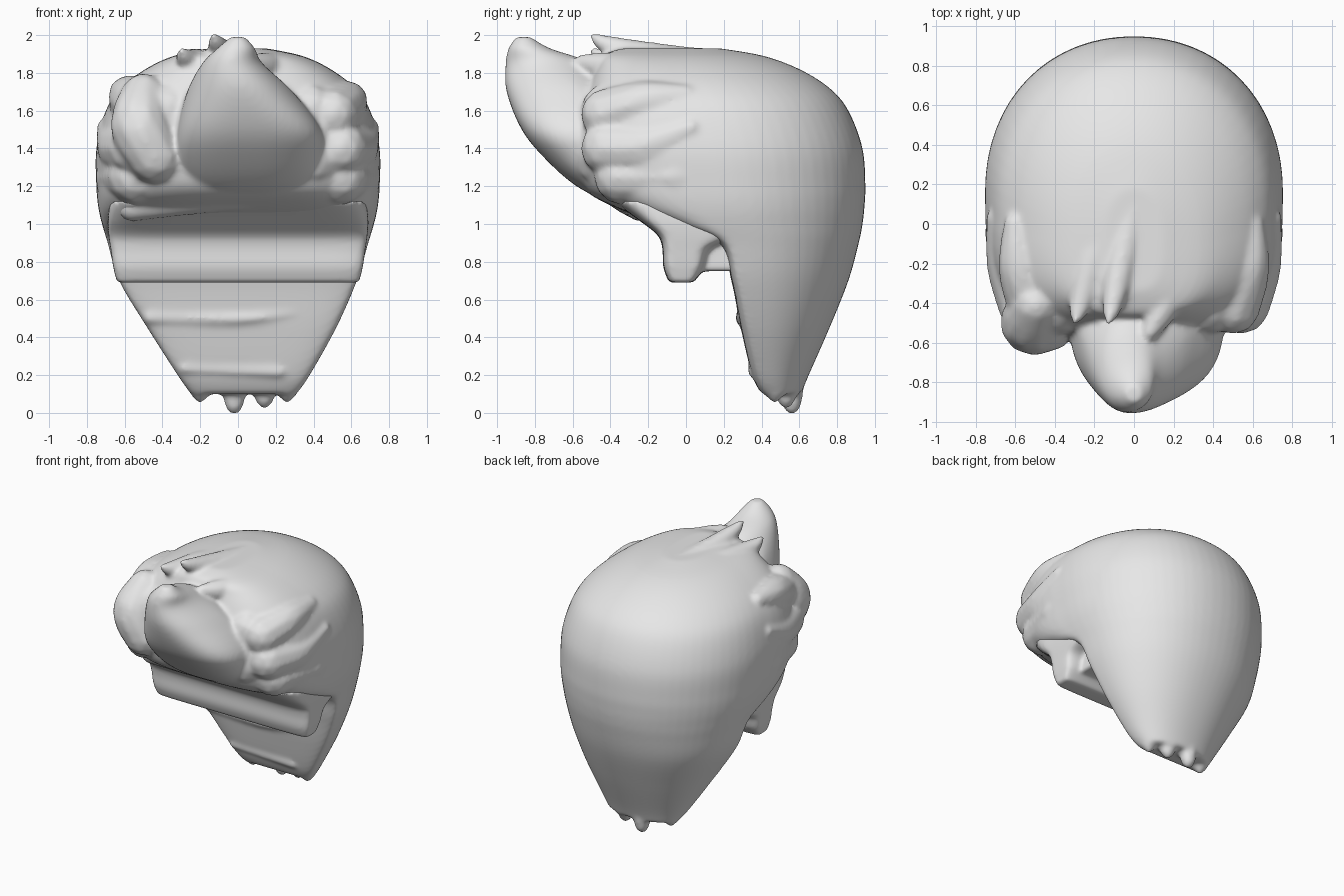
import bpy, bmesh, math
from mathutils import Vector, Matrix

cube = bpy.data.objects.get("Cube")
if cube:
    bpy.data.objects.remove(cube, do_unlink=True)

grey = bpy.data.materials.new("light_grey")
grey.use_nodes = True
tone = (0.8, 0.8, 0.8, 1)
grey.diffuse_color = tone
grey.node_tree.nodes["Principled BSDF"].inputs["Base Color"].default_value = tone


def smooth_rows(rows, steps=5):
    """Catmull-Rom interpolation between rows of numbers."""
    result = []
    last = len(rows) - 1
    for i in range(last):
        a, b, c, d = (rows[max(0, min(last, i + k))] for k in (-1, 0, 1, 2))
        for s in range(steps):
            t = s / steps
            result.append([q + t / 2 * (r - p + t * (2*p - 5*q + 4*r - v + t * (3*(q - r) + v - p)))
                           for p, q, r, v in zip(a, b, c, d)])
    return result + [list(rows[-1])]


def loft(bm, rows, back_power, sides=64):
    """Stacked rounded sections: height, front, back, widest y, half width, centre x, front power."""
    rings = []
    for z, front, back, mid, width, cx, front_power in smooth_rows(rows):
        ring = []
        for k in range(sides):
            a = math.tau * k / sides
            c, s = math.cos(a), math.sin(a)
            power = 2 / (back_power if s > 0 else front_power)
            depth = back - mid if s > 0 else mid - front
            x = cx + width * math.copysign(abs(c) ** power, c)
            y = mid + depth * math.copysign(abs(s) ** power, s)
            ring.append(bm.verts.new((x, y, z)))
        rings.append(ring)
    for low, high in zip(rings, rings[1:]):
        for k in range(sides):
            n = (k + 1) % sides
            bm.faces.new((low[k], low[n], high[n], high[k]))
    bm.faces.new(rings[0][::-1])
    bm.faces.new(rings[-1])


def lock(bm, points, steps=8):
    """Rounded strand through points of x, y, z, radius."""
    for x, y, z, r in smooth_rows(points, steps):
        bmesh.ops.create_icosphere(bm, subdivisions=2, radius=max(r, 0.01),
                                   matrix=Matrix.Translation(Vector((x, y, z))))


def finish(bm, name, voxel, rounds):
    """Fuse the overlapping pieces into one soft surface."""
    bmesh.ops.recalc_face_normals(bm, faces=bm.faces[:])
    mesh = bpy.data.meshes.new(name)
    bm.to_mesh(mesh)
    bm.free()
    mesh.materials.append(grey)
    mesh.shade_smooth()
    obj = bpy.data.objects.new(name, mesh)
    bpy.context.collection.objects.link(obj)
    fuse = obj.modifiers.new("fuse", 'REMESH')
    fuse.mode = 'VOXEL'
    fuse.voxel_size = voxel
    fuse.use_smooth_shade = True
    soften = obj.modifiers.new("soften", 'SMOOTH')
    soften.factor = 0.5
    soften.iterations = rounds


# Main volume, from the nape up to the crown
hair = bmesh.new()
loft(hair, [
    (.1, .4, .61, .46, .28, .03, 5),
    (.2, .35, .65, .42, .35, .03, 5),
    (.45, .29, .76, .36, .5, .02, 5),
    (.7, .24, .86, .3, .63, 0, 5),
    (.9, .17, .915, .26, .69, 0, 5),
    (1, -.12, .935, .22, .72, 0, 4),
    (1.09, -.38, .945, .2, .74, 0, 3.4),
    (1.2, -.55, .95, .18, .75, 0, 3),
    (1.4, -.59, .935, .15, .75, 0, 3),
    (1.6, -.57, .86, .1, .7, 0, 3),
    (1.72, -.52, .76, .05, .62, 0, 3),
    (1.82, -.48, .6, 0, .49, 0, 3),
    (1.89, -.45, .41, -.05, .34, 0, 3),
    (1.93, -.34, .18, -.05, .15, 0, 3)], 2.1)

# Swept-up quiff over the forehead
loft(hair, [
    (1.1, -.38, -.1, -.2, .24, .05, 2.5),
    (1.2, -.58, -.1, -.3, .36, .06, 2.6),
    (1.35, -.75, -.2, -.42, .39, .06, 2.7),
    (1.5, -.87, -.25, -.5, .38, .06, 2.7),
    (1.7, -.95, -.35, -.58, .28, .01, 2.2),
    (1.85, -.955, -.5, -.74, .16, -.03, 2),
    (1.93, -.94, -.72, -.84, .1, -.01, 2),
    (1.99, -.9, -.82, -.86, .04, 0, 2)], 2)

# Lower lip of the fringe, dipping to the right
lock(hair, [(-.56, -.24, 1.09, .08), (0, -.34, 1.15, .08), (.55, -.28, 1.18, .08)], 18)

# Curls on both sides
for side in (-1, 1):
    lift = .03 if side < 0 else 0
    lock(hair, [(side * .5, -.42, 1.58 + lift, .14),
                (side * .57, -.22, 1.64 + lift, .12),
                (side * .6, .0, 1.68 + lift, .06)])
    lock(hair, [(side * .54, -.41, 1.4, .15),
                (side * .62, -.2, 1.41, .13),
                (side * .7, .03, 1.51, .05)])
    lock(hair, [(side * .54, -.34, 1.25, .15),
                (side * .63, -.05, 1.25, .13)])
    # Fullness joining the quiff to the curls
    lock(hair, [(side * .38, -.42, 1.34, .16), (side * .38, -.41, 1.6, .15)])

# Fuller bulge and raised curl at the right temple
lock(hair, [(-.44, -.5, 1.36, .15), (-.52, -.5, 1.52, .16), (-.5, -.41, 1.68, .12)])

# Shallow ridges across the neck
lock(hair, [(-.46, .32, .51, .05), (0, .3, .5, .04), (.3, .29, .53, .02)], 16)
lock(hair, [(-.28, .37, .24, .04), (.22, .36, .22, .035)], 16)

# Pointed strands on the crown
lock(hair, [(-.13, -.5, 2, .015), (-.11, -.42, 1.95, .05),
            (-.07, -.22, 1.89, .08), (0, .1, 1.86, .07)], 14)
lock(hair, [(-.3, -.5, 1.92, .015), (-.27, -.4, 1.87, .06),
            (-.21, -.18, 1.84, .09), (-.12, .1, 1.84, .07)], 14)
lock(hair, [(.08, -.55, 1.86, .04), (.15, -.42, 1.83, .08),
            (.24, -.2, 1.81, .09), (.28, .05, 1.81, .07)], 14)

# Ragged ends at the nape
for x, y, bottom in ((-.2, .47, .06), (-.02, .56, 0), (.14, .53, .03), (.26, .47, .06)):
    lock(hair, [(x, y, .19, .07), (x, y, bottom + .06, .055), (x, y, bottom + .01, .02)])
finish(hair, "hair_mass", .014, 12)

# Straight band under the fringe, with its recessed underside
band = bmesh.new()
loft(band, [
    (.69, -.09, .04, 0, .64, 0, 9),
    (.77, -.12, .1, 0, .66, 0, 9),
    (.87, -.125, .14, 0, .675, 0, 9),
    (.94, -.15, .3, 0, .685, 0, 8),
    (1.02, -.25, .3, 0, .69, 0, 7),
    (1.12, -.39, .3, 0, .68, 0, 5)], 6)
loft(band, [(.75, -.05, .34, .1, .56, 0, 8), (1, -.05, .34, .1, .56, 0, 8)], 8)
finish(band, "neck_band", .014, 6)
